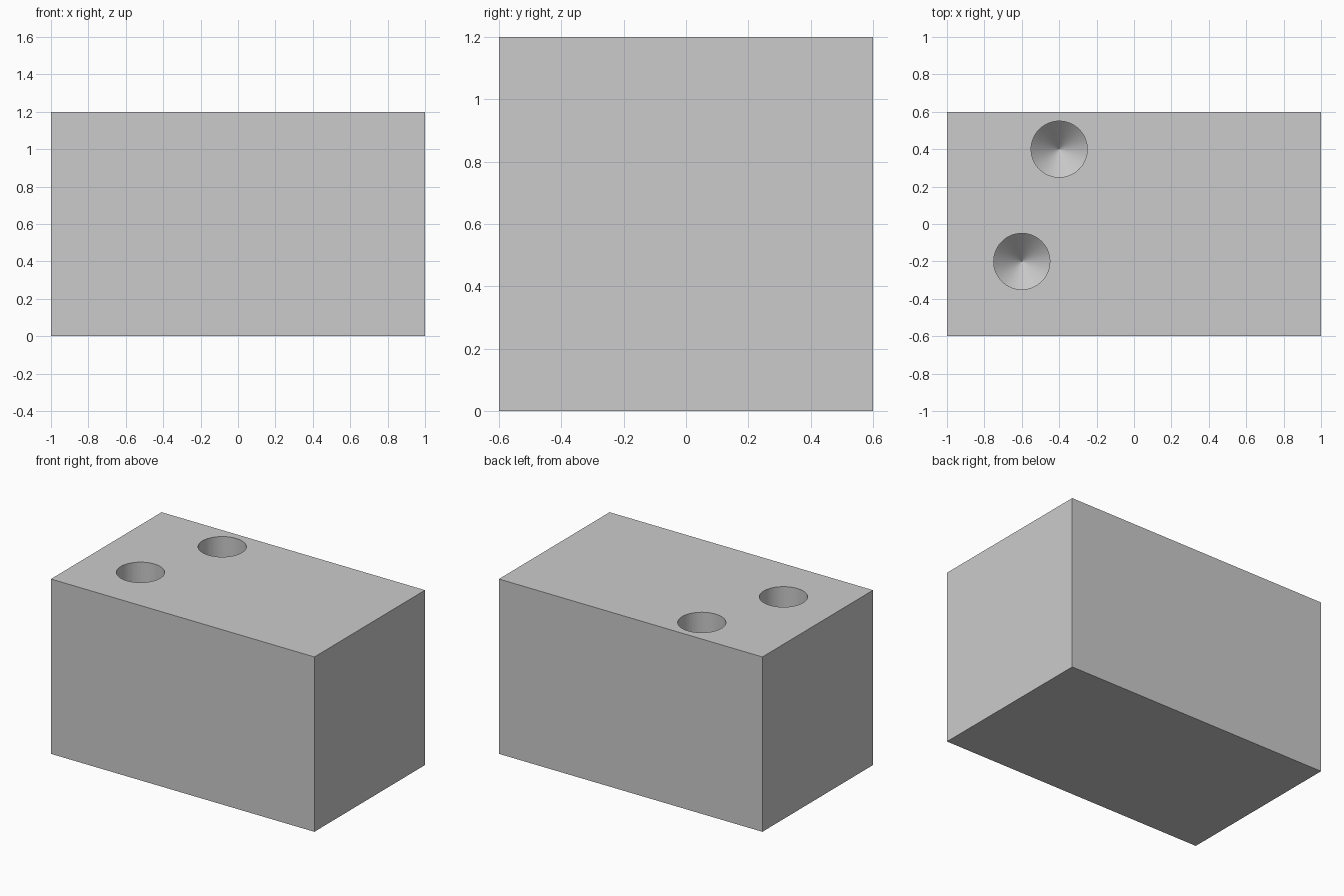
import bpy, bmesh, math

if "Cube" in bpy.data.objects:
    bpy.data.objects.remove(bpy.data.objects["Cube"])

TOP, RADIUS, DEPTH, TIP = 1.2, 0.15, 0.6, 0.15
SEGMENTS = 64


def new_object(name, bm):
    bmesh.ops.recalc_face_normals(bm, faces=bm.faces)
    mesh = bpy.data.meshes.new(name)
    bm.to_mesh(mesh)
    bm.free()
    obj = bpy.data.objects.new(name, mesh)
    bpy.context.collection.objects.link(obj)
    return obj


def drill(name, x, y):
    # Drill-shaped cutter: cylinder with a conical tip
    bm = bmesh.new()
    rings = []
    for z in (TOP + 0.1, TOP - DEPTH):
        rings.append([bm.verts.new((x + RADIUS * math.cos(a), y + RADIUS * math.sin(a), z))
                      for a in (2 * math.pi * i / SEGMENTS for i in range(SEGMENTS))])
    tip = bm.verts.new((x, y, TOP - DEPTH - TIP))
    bm.faces.new(rings[0])
    for i in range(SEGMENTS):
        j = (i + 1) % SEGMENTS
        bm.faces.new((rings[0][i], rings[1][i], rings[1][j], rings[0][j]))
        bm.faces.new((rings[1][i], tip, rings[1][j]))
    cutter = new_object(name, bm)
    cutter.hide_render = True
    cutter.hide_set(True)
    return cutter


# Solid block
bm = bmesh.new()
bmesh.ops.create_cube(bm, size=1)
bmesh.ops.scale(bm, vec=(2, 1.2, TOP), verts=bm.verts)
bmesh.ops.translate(bm, vec=(0, 0, TOP / 2), verts=bm.verts)
block = new_object("block", bm)

# Two blind holes in the top
for n, (x, y) in enumerate([(-0.6, -0.2), (-0.4, 0.4)], 1):
    cut = block.modifiers.new(f"hole_{n}", 'BOOLEAN')
    cut.operation = 'DIFFERENCE'
    cut.solver = 'EXACT'
    cut.object = drill(f"hole_cutter_{n}", x, y)
